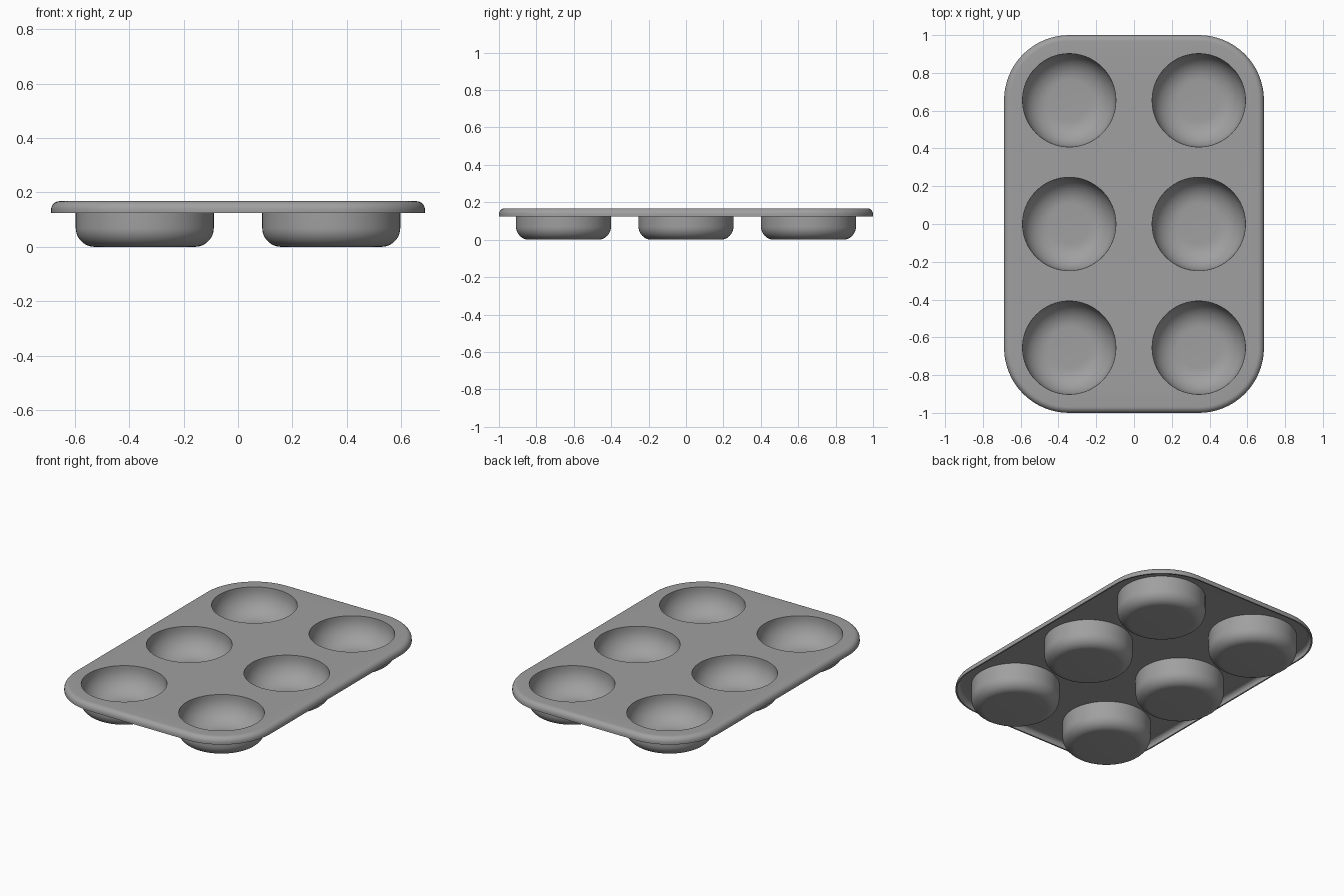
import bpy, bmesh, math

if "Cube" in bpy.data.objects:
    bpy.data.objects.remove(bpy.data.objects["Cube"])

CX, CY = 0.343, 0.655          # cup centres, also the corner centres of the tray
CORNER = 0.345                 # tray corner radius
TOP, UNDER, LIP = 0.168, 0.159, 0.125
bm = bmesh.new()


def loop_edges(verts):
    return [bm.edges.get(p) or bm.edges.new(p) for p in zip(verts, verts[1:] + verts[:1])]


def outline(inset, z, n=16):
    """Rounded rectangle ring, pulled in from the tray edge."""
    r, verts = CORNER - inset, []
    for k, (sx, sy) in enumerate([(1, 1), (-1, 1), (-1, -1), (1, -1)]):
        for i in range(n + 1):
            a = math.pi / 2 * (k + i / n)
            verts.append(bm.verts.new((sx * CX + r * math.cos(a), sy * CY + r * math.sin(a), z)))
    return verts


def circle(cx, cy, r, z, n=64):
    return [bm.verts.new((cx + r * math.cos(2 * math.pi * i / n),
                          cy + r * math.sin(2 * math.pi * i / n), z)) for i in range(n)]


def bridge(rings):
    for a, b in zip(rings, rings[1:]):
        for i in range(len(a)):
            j = (i + 1) % len(a)
            bm.faces.new((a[i], a[j], b[j], b[i]))


def cup(cx, cy, radius, fillet, z_top, z_floor, steps=12):
    """Round cup with a filleted floor; returns its open rim."""
    rings = [circle(cx, cy, radius, z_top)]
    for i in range(steps + 1):
        a = math.pi / 2 * i / steps
        rings.append(circle(cx, cy, radius - fillet * (1 - math.cos(a)),
                            z_floor + fillet * (1 - math.sin(a))))
    bridge(rings)
    bm.faces.new(rings[-1])
    return rings[0]


def sheet(border, rims):
    """Flat sheet filling the border, with a hole at each cup rim."""
    edges = loop_edges(border)
    for rim in rims:
        edges += loop_edges(rim)
    bmesh.ops.triangle_fill(bm, edges=edges, use_beauty=True, use_dissolve=False)


def fillet_rings(inset, r, z):
    """Rounded edge from the flat sheet at height z down to the lip wall."""
    return [outline(inset + r * (1 - math.sin(a)), z - r * (1 - math.cos(a)))
            for a in (math.pi / 2 * i / 8 for i in range(9))]


# Rolled lip: outer wall, thin bottom edge, inner wall
outer = fillet_rings(0.0, 0.032, TOP) + [outline(0.0, LIP)]
inner = [outline(0.009, LIP)] + fillet_rings(0.009, 0.024, UNDER)[::-1]
bridge(outer + inner)

# Cups: rounded bowls inside, straighter walls outside
centres = [(x, y) for x in (-CX, CX) for y in (-CY, 0, CY)]
sheet(outer[0], [cup(x, y, 0.247, 0.14, TOP, 0.01) for x, y in centres])
sheet(inner[-1], [cup(x, y, 0.254, 0.07, UNDER, 0.0) for x, y in centres])
bmesh.ops.recalc_face_normals(bm, faces=bm.faces)

mesh = bpy.data.meshes.new("muffin_tray")
bm.to_mesh(mesh)
bm.free()
tray = bpy.data.objects.new("muffin_tray", mesh)
bpy.context.collection.objects.link(tray)

# Plain grey metal
metal = bpy.data.materials.new("grey_metal")
metal.diffuse_color = (0.35, 0.35, 0.35, 1)
metal.use_nodes = True
metal.node_tree.nodes["Principled BSDF"].inputs["Base Color"].default_value = metal.diffuse_color
mesh.materials.append(metal)

bpy.context.view_layer.objects.active = tray
tray.select_set(True)
bpy.ops.object.shade_smooth_by_angle(angle=math.radians(35))
